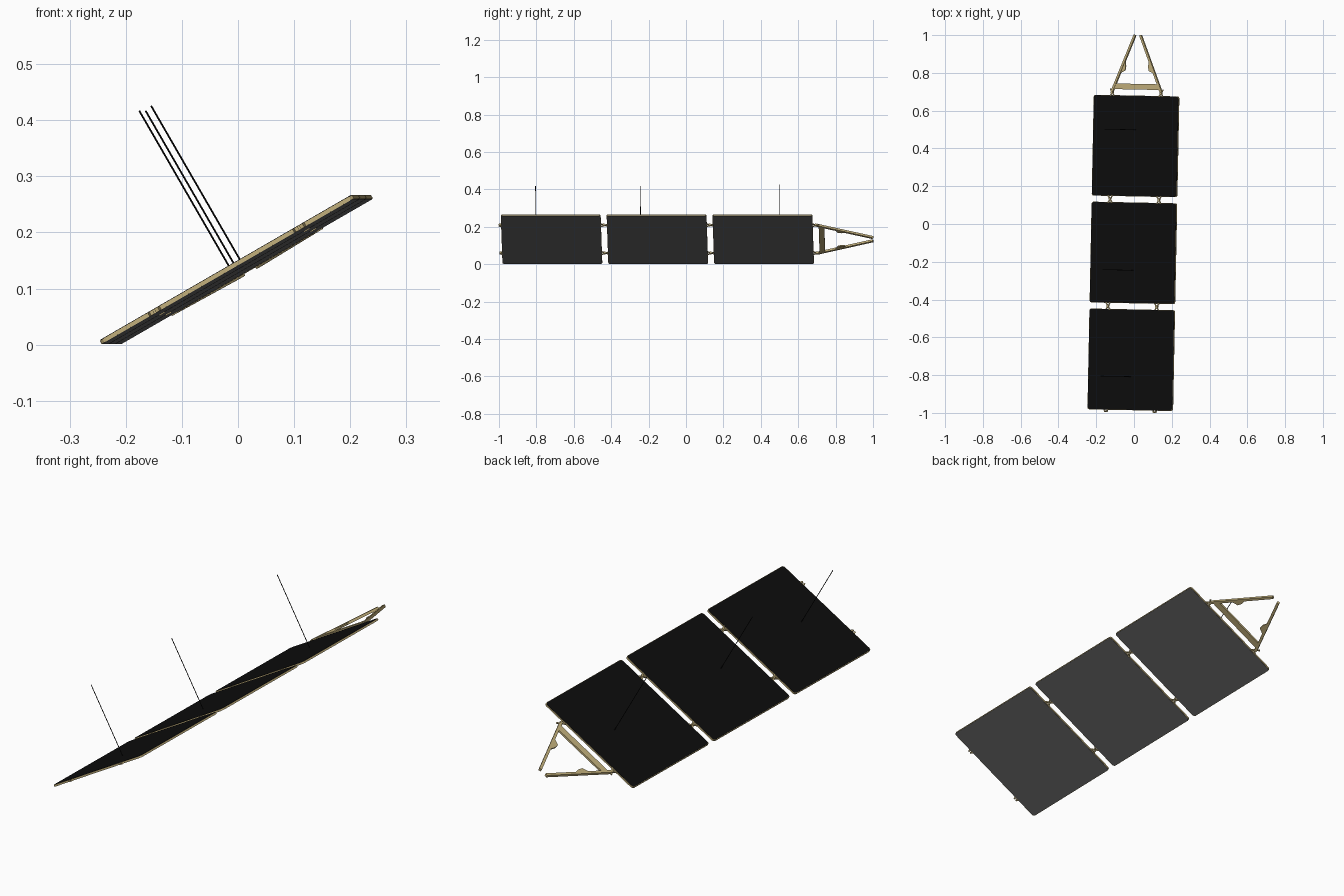
import bpy, bmesh, math
from mathutils import Matrix, Vector

if "Cube" in bpy.data.objects:
    bpy.data.objects.remove(bpy.data.objects["Cube"])

# Wing frame: u across the panels, v along the wing, w normal to the panels
WING = (Matrix.Translation((0, 0, 0.134)) @ Matrix.Rotation(math.radians(-1.15), 4, 'Z')
        @ Matrix.Rotation(math.radians(-30), 4, 'Y'))


def material(name, rgb):
    m = bpy.data.materials.new(name)
    m.diffuse_color = (*rgb, 1)
    m.use_nodes = True
    m.node_tree.nodes["Principled BSDF"].inputs["Base Color"].default_value = m.diffuse_color
    return m


GOLD = material("gold_frame", (0.54, 0.43, 0.20))
BLACK = material("black_cells", (0.004, 0.004, 0.004))
GREY = material("grey_backing", (0.13, 0.13, 0.13))


def finish(bm, name, mat):
    bmesh.ops.recalc_face_normals(bm, faces=bm.faces)
    bm.transform(WING)
    me = bpy.data.meshes.new(name)
    bm.to_mesh(me)
    bm.free()
    me.materials.append(mat)
    ob = bpy.data.objects.new(name, me)
    bpy.context.collection.objects.link(ob)
    return ob


def add_plate(bm, outline, w0, w1):
    """Extrude a (u, v) outline from w0 to w1."""
    face = bm.faces.new([bm.verts.new((u, v, w0)) for u, v in outline])
    new = bmesh.ops.extrude_face_region(bm, geom=[face])["geom"]
    verts = [g for g in new if isinstance(g, bmesh.types.BMVert)]
    bmesh.ops.translate(bm, verts=verts, vec=(0, 0, w1 - w0))


def add_bar(bm, a, b, width, w0, w1):
    """Flat bar between two (u, v) points."""
    a, b = Vector(a), Vector(b)
    d = (b - a).normalized()
    n = Vector((-d.y, d.x)) * width / 2
    add_plate(bm, [a + n, b + n, b - n, a - n], w0, w1)


def rounded(hu, v0, v1, r):
    """Rectangle outline with rounded corners."""
    pts = []
    for i, (cu, cv) in enumerate([(hu - r, v1 - r), (r - hu, v1 - r),
                                  (r - hu, v0 + r), (hu - r, v0 + r)]):
        for k in range(4):
            t = math.radians(90 * i + 30 * k)
            pts.append((cu + r * math.cos(t), cv + r * math.sin(t)))
    return pts


# Three panels: gold rim, black cell face, grey backing
PANELS = [("front", -0.986, -0.452), ("middle", -0.420, 0.114), ("rear", 0.146, 0.680)]
for tag, v0, v1 in PANELS:
    for part, inset, w0, w1, mat in [("rim", 0, -0.0035, 0.0035, GOLD),
                                     ("cells", 0.002, 0.0035, 0.0045, BLACK),
                                     ("backing", 0.002, -0.0045, -0.0035, GREY)]:
        bm = bmesh.new()
        add_plate(bm, rounded(0.26 - inset, v0 + inset, v1 - inset, 0.012), w0, w1)
        finish(bm, f"{tag}_panel_{part}", mat)

# Crossed hinges between panels and at the yoke
for tag, v0, v1 in [("front", -0.454, -0.418), ("middle", 0.112, 0.148), ("yoke", 0.678, 0.714)]:
    bm = bmesh.new()
    for s in (-1, 1):
        u = s * 0.149
        add_bar(bm, (u - 0.012, v0), (u + 0.012, v1), 0.006, -0.004, 0.001)
        add_bar(bm, (u + 0.012, v0), (u - 0.012, v1), 0.006, -0.001, 0.004)
        vm = (v0 + v1) / 2
        add_bar(bm, (u - 0.006, vm), (u + 0.006, vm), 0.008, -0.006, 0.006)
    finish(bm, f"{tag}_hinges", GOLD)

# Half hinges on the free front edge
bm = bmesh.new()
for s in (-1, 1):
    for k in (-1, 1):
        u = s * 0.149 + k * 0.009
        add_bar(bm, (u, -0.984), (u - k * 0.004, -0.998), 0.007, -0.004, 0.004)
finish(bm, "front_edge_hinges", GOLD)

# Yoke: crossbar, converging legs, inner gussets
bm = bmesh.new()
add_plate(bm, [(-0.143, 0.712), (0.143, 0.712), (0.131, 0.742), (-0.131, 0.742)], -0.005, 0.004)
finish(bm, "yoke_crossbar", GOLD)
bm = bmesh.new()
for s in (-1, 1):
    add_bar(bm, (s * 0.15, 0.700), (s * 0.017, 1.0), 0.012, -0.006, 0.006)
finish(bm, "yoke_legs", GOLD)
bm = bmesh.new()
for s in (-1, 1):
    add_plate(bm, [(s * 0.108, 0.795), (s * 0.072, 0.812), (s * 0.068, 0.835),
                   (s * 0.074, 0.872)], -0.003, 0.003)
finish(bm, "yoke_gussets", GOLD)

# Thin rods standing on each panel
for tag, v, length in [("front", -0.808, 0.325), ("middle", -0.245, 0.325), ("rear", 0.499, 0.335)]:
    bm = bmesh.new()
    bmesh.ops.create_cone(bm, cap_ends=True, segments=8, radius1=0.0016, radius2=0.0016,
                          depth=length, matrix=Matrix.Translation((0.003, v, length / 2)))
    finish(bm, f"{tag}_rod", BLACK)
